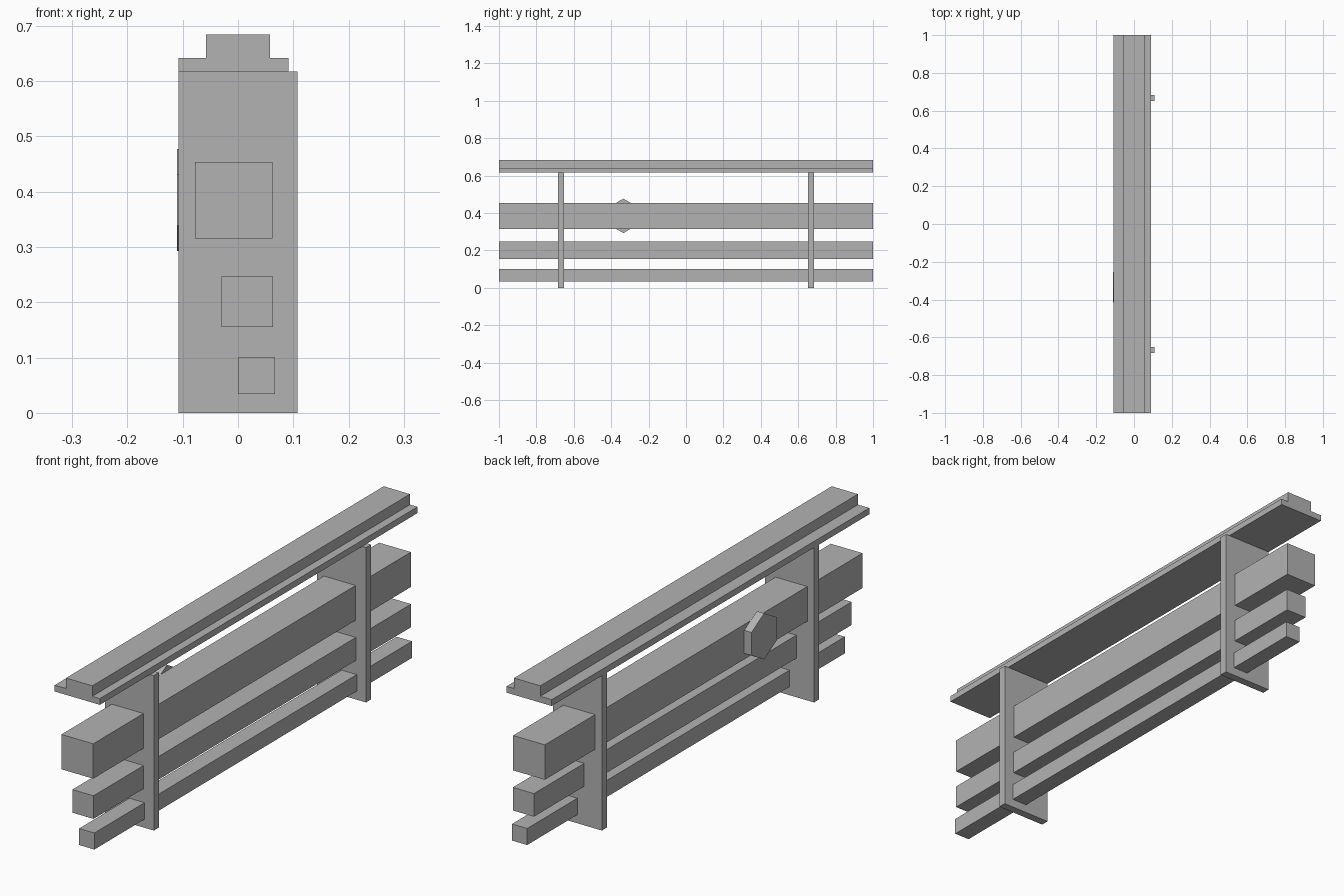
import bpy, math
from mathutils import Matrix

cube = bpy.data.objects.get("Cube")
if cube:
    bpy.data.objects.remove(cube, do_unlink=True)

grey = bpy.data.materials.new("plain_grey")
grey.use_nodes = True
color = (0.45, 0.45, 0.45, 1)
grey.diffuse_color = color
grey.node_tree.nodes["Principled BSDF"].inputs["Base Color"].default_value = color


def extrude_profile(name, profile, y0, y1):
    """Solid with an (x, z) profile, counter-clockwise from the front, swept along y."""
    n = len(profile)
    verts = [(x, y, z) for y in (y0, y1) for x, z in profile]
    faces = [tuple(range(n)), tuple(reversed(range(n, 2 * n)))]
    faces += [(i, i + n, (i + 1) % n + n, (i + 1) % n) for i in range(n)]
    mesh = bpy.data.meshes.new(name)
    mesh.from_pydata(verts, [], faces)
    mesh.materials.append(grey)
    obj = bpy.data.objects.new(name, mesh)
    bpy.context.collection.objects.link(obj)
    return obj


def beam(name, x0, x1, z0, z1, y0=-1, y1=1):
    return extrude_profile(name, [(x0, z0), (x1, z0), (x1, z1), (x0, z1)], y0, y1)


# Three long rails, growing in size towards the top
beam("lower_rail", 0, 0.067, 0.034, 0.1)
beam("middle_rail", -0.03, 0.063, 0.155, 0.247)
beam("upper_rail", -0.078, 0.062, 0.315, 0.454)

# Upright support boards
for side, y in (("front", -0.668), ("back", 0.668)):
    beam(side + "_support", -0.108, 0.108, 0, 0.617, y - 0.016, y + 0.016)

# Stepped top cap
extrude_profile("top_cap", [(-0.108, 0.617), (0.091, 0.617), (0.091, 0.642),
                            (0.058, 0.642), (0.058, 0.684), (-0.058, 0.684),
                            (-0.058, 0.642), (-0.108, 0.642)], -1, 1)

# Hexagonal plate on the right face of the upper rail
bpy.ops.mesh.primitive_cylinder_add(vertices=6, radius=0.092, depth=0.032)
plate = bpy.context.object
plate.name = "hexagonal_plate"
plate.data.transform(Matrix.Translation((-0.094, -0.335, 0.385))
                     @ Matrix.Rotation(math.pi / 2, 4, "Y")
                     @ Matrix.Rotation(math.pi / 6, 4, "Z")
                     @ Matrix.Rotation(math.pi / 3 * 0, 4, "Z"))
plate.data.materials.append(grey)
